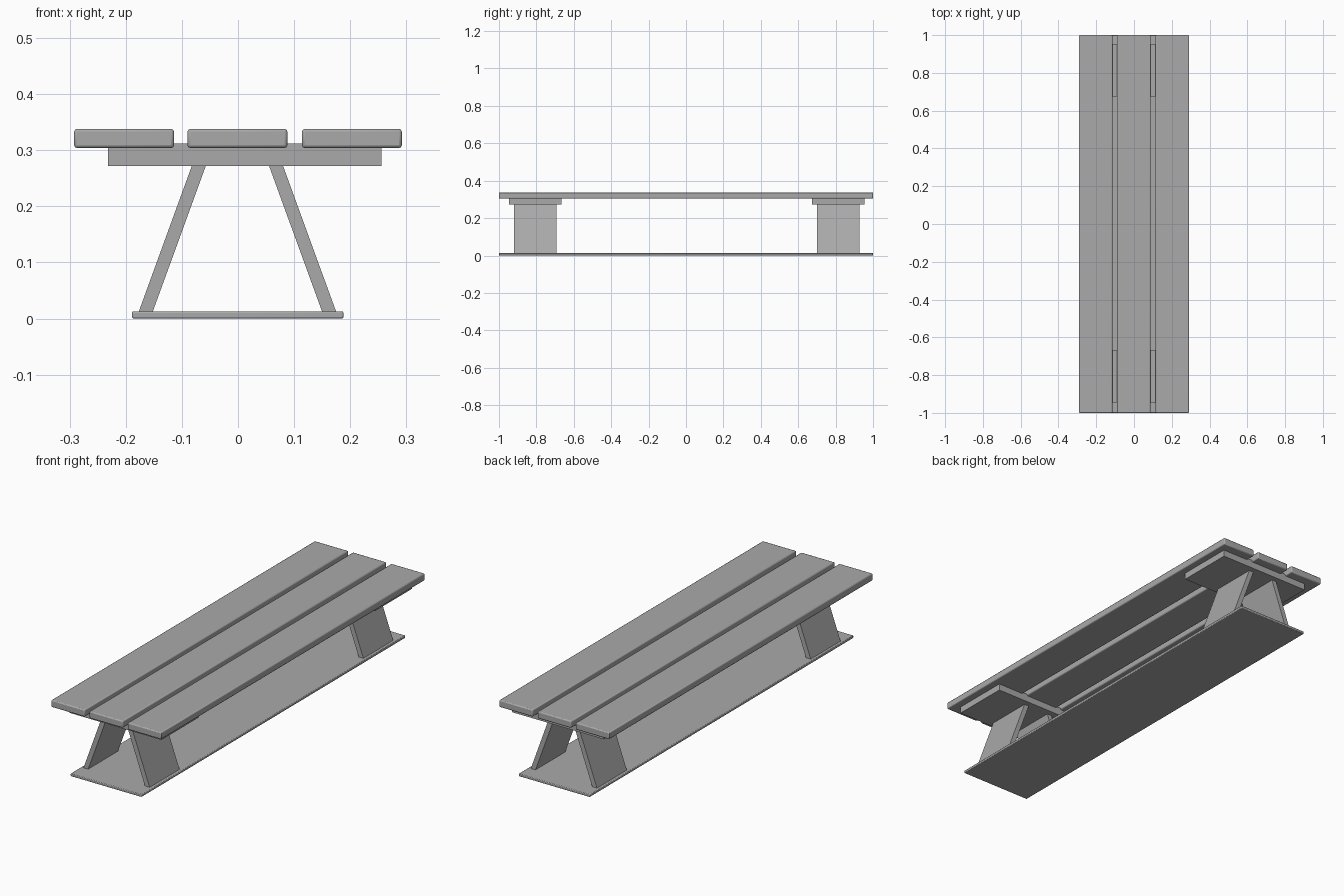
import bpy
import bmesh
import math

cube = bpy.data.objects.get("Cube")
if cube:
    bpy.data.objects.remove(cube, do_unlink=True)

# One plain grey for the whole table
GREY = (0.4, 0.4, 0.4, 1.0)
grey = bpy.data.materials.new("plain_grey")
grey.use_nodes = True
grey.diffuse_color = GREY
grey.node_tree.nodes["Principled BSDF"].inputs["Base Color"].default_value = GREY


def prism(name, profile, y0, y1, bevel=0.0):
    """Extrude an (x, z) profile from y0 to y1, with optional rounded edges."""
    bm = bmesh.new()
    face = bm.faces.new([bm.verts.new((x, y0, z)) for x, z in profile])
    ext = bmesh.ops.extrude_face_region(bm, geom=[face])
    verts = [v for v in ext["geom"] if isinstance(v, bmesh.types.BMVert)]
    bmesh.ops.translate(bm, verts=verts, vec=(0, y1 - y0, 0))
    bmesh.ops.recalc_face_normals(bm, faces=bm.faces)
    mesh = bpy.data.meshes.new(name)
    bm.to_mesh(mesh)
    bm.free()
    mesh.materials.append(grey)
    obj = bpy.data.objects.new(name, mesh)
    bpy.context.collection.objects.link(obj)
    if bevel:
        mod = obj.modifiers.new("rounded_edges", 'BEVEL')
        mod.width = bevel
        mod.segments = 2
        bpy.ops.object.select_all(action='DESELECT')
        obj.select_set(True)
        bpy.context.view_layer.objects.active = obj
        bpy.ops.object.shade_smooth_by_angle(angle=math.radians(50))
        # Keep the rounding ahead of any smoothing modifier
        obj.modifiers.move(obj.modifiers.find("rounded_edges"), 0)
    return obj


def box(name, x0, x1, y0, y1, z0, z1, bevel=0.0):
    return prism(name, [(x0, z0), (x1, z0), (x1, z1), (x0, z1)], y0, y1, bevel)


# Thin base board
box("base_board", -0.189, 0.188, -1, 1, 0.0, 0.013, 0.003)

# Three top planks
for name, x in (("right", -0.203), ("middle", -0.001), ("left", 0.203)):
    box(name + "_top_plank", x - 0.089, x + 0.089, -1, 1, 0.304, 0.338, 0.005)

# Cross bearer and a pair of leaning legs at each end
for end, y in (("front", -0.806), ("back", 0.814)):
    box(end + "_bearer", -0.232, 0.256, y - 0.14, y + 0.14, 0.272, 0.312)
    for side, s in (("right", -1), ("left", 1)):
        leg = [(0.151, 0.012), (0.176, 0.012), (0.081, 0.273), (0.056, 0.273)]
        prism(f"{end}_{side}_leg", [(s * x - 0.001, z) for x, z in leg],
              y - 0.113, y + 0.113)
